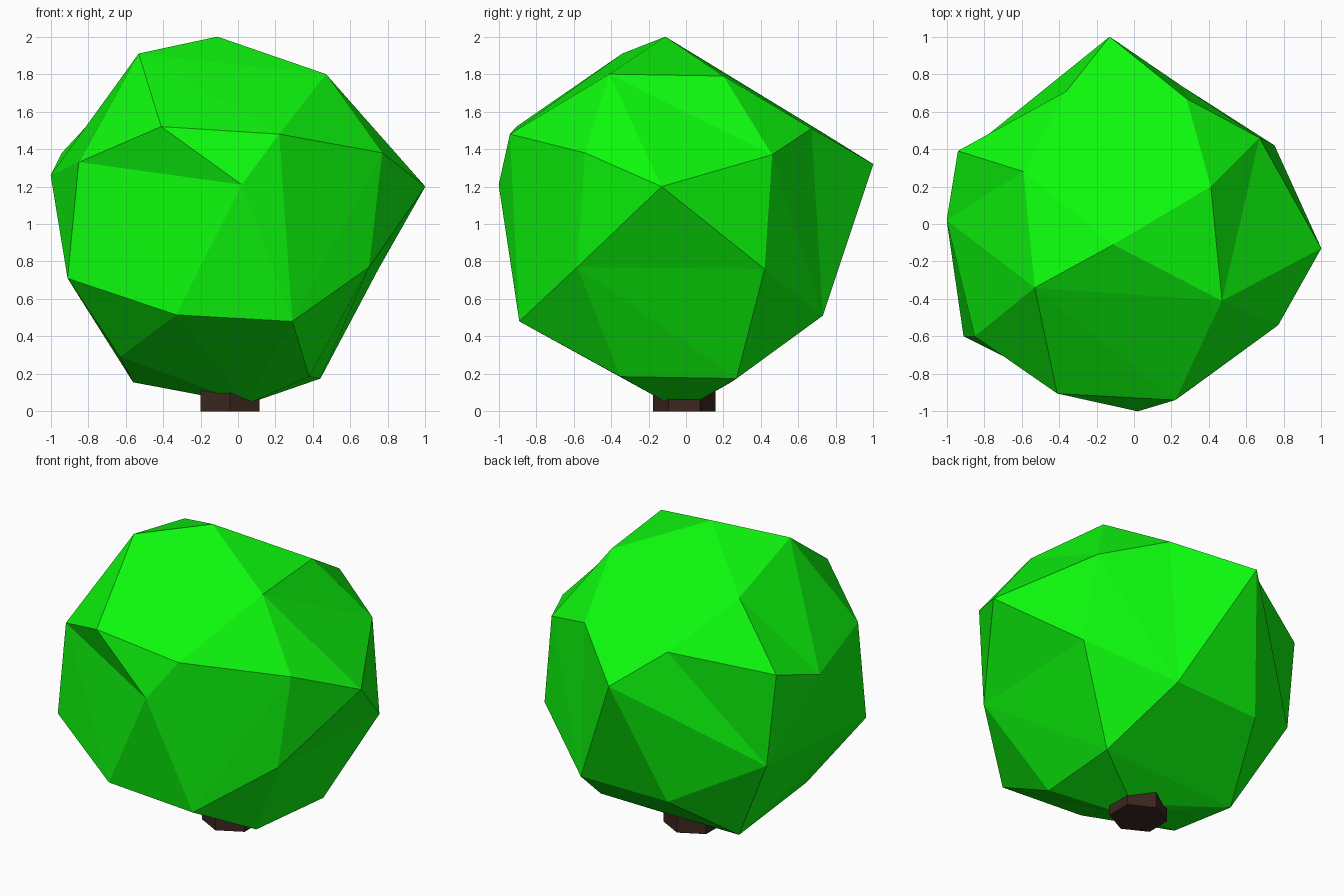
import bpy, bmesh

if "Cube" in bpy.data.objects:
    bpy.data.objects.remove(bpy.data.objects["Cube"])


def paint(obj, name, color):
    mat = bpy.data.materials.new(name)
    mat.diffuse_color = color
    mat.use_nodes = True
    mat.node_tree.nodes["Principled BSDF"].inputs["Base Color"].default_value = mat.diffuse_color
    obj.data.materials.append(mat)


# Foliage: corner points of the faceted crown, top tier to bottom tier
crown = {
    'A': (-.11, -.11, 2.0), 'B': (-.53, -.34, 1.91), 'C': (.47, -.41, 1.80),
    'T': (.41, .20, 1.79), 'X': (-.59, .28, 1.76),
    'D': (-.41, -.905, 1.52), 'E': (.22, -.94, 1.48), 'U': (.28, .67, 1.51),
    'Y': (-.36, .71, 1.50), 'H': (.77, -.54, 1.38), 'S': (.67, .46, 1.37),
    'K': (-.94, .39, 1.38), 'F': (-.85, -.60, 1.33), 'R': (-.13, 1.0, 1.32),
    'J': (-1.0, .02, 1.26), 'G': (.02, -1.0, 1.21), 'I': (1.0, -.13, 1.20),
    'O': (.70, -.58, .77), 'V': (.75, .42, .76), 'Z': (-.875, .40, .76),
    'L': (-.91, -.60, .71), 'M': (-.33, -.89, .515), 'N': (.29, -.89, .48),
    'W': (.265, .73, .51), 'w': (-.36, .71, .50), 'Q': (-.63, -.37, .29),
    'q': (-.56, .24, .155), 'P': (.38, -.35, .185), 'p': (.44, .27, .175),
    'n': (.05, -.09, .04), 'm': (.05, .04, .04),
}
bm = bmesh.new()
v = {k: bm.verts.new(co) for k, co in crown.items()}
bmesh.ops.convex_hull(bm, input=bm.verts[:])
bmesh.ops.triangulate(bm, faces=bm.faces[:])


def crease(old, new):
    """Flip a hull diagonal inward to make a shallow dent."""
    a, b = v[old[0]], v[old[1]]
    edge = bm.edges.get((a, b))
    if edge is None or len(edge.link_faces) != 2:
        return
    others = {w for f in edge.link_faces for w in f.verts} - {a, b}
    if others == {v[new[0]], v[new[1]]}:
        bmesh.ops.delete(bm, geom=[edge], context='EDGES')
        c, d = others
        bm.faces.new((a, c, d))
        bm.faces.new((b, d, c))


# Dents in the crown: left front, back left, top left, top right, back right, lower right
for old, new in (('DL', 'FM'), ('GL', 'FM'), ('DM', 'FG'), ('KR', 'YZ'), ('BK', 'XJ'),
                 ('TI', 'CS'), ('VR', 'SW'), ('SR', 'UW'), ('VU', 'SW'),
                 ('Ip', 'VP'), ('IP', 'OV'), ('Ip', 'OV')):
    crease(old, new)
bmesh.ops.recalc_face_normals(bm, faces=bm.faces[:])
mesh = bpy.data.meshes.new("foliage")
bm.to_mesh(mesh)
bm.free()
foliage = bpy.data.objects.new("foliage", mesh)
bpy.context.collection.objects.link(foliage)
paint(foliage, "leaf_green", (0.004, 0.95, 0.004, 1))

# Trunk: six-sided stub
bpy.ops.mesh.primitive_cylinder_add(vertices=6, radius=.167, depth=.3, location=(-.043, -.01, .15))
trunk = bpy.context.object
trunk.name = "trunk"
trunk.scale.x = 1.09
paint(trunk, "bark_brown", (0.045, 0.02, 0.013, 1))
